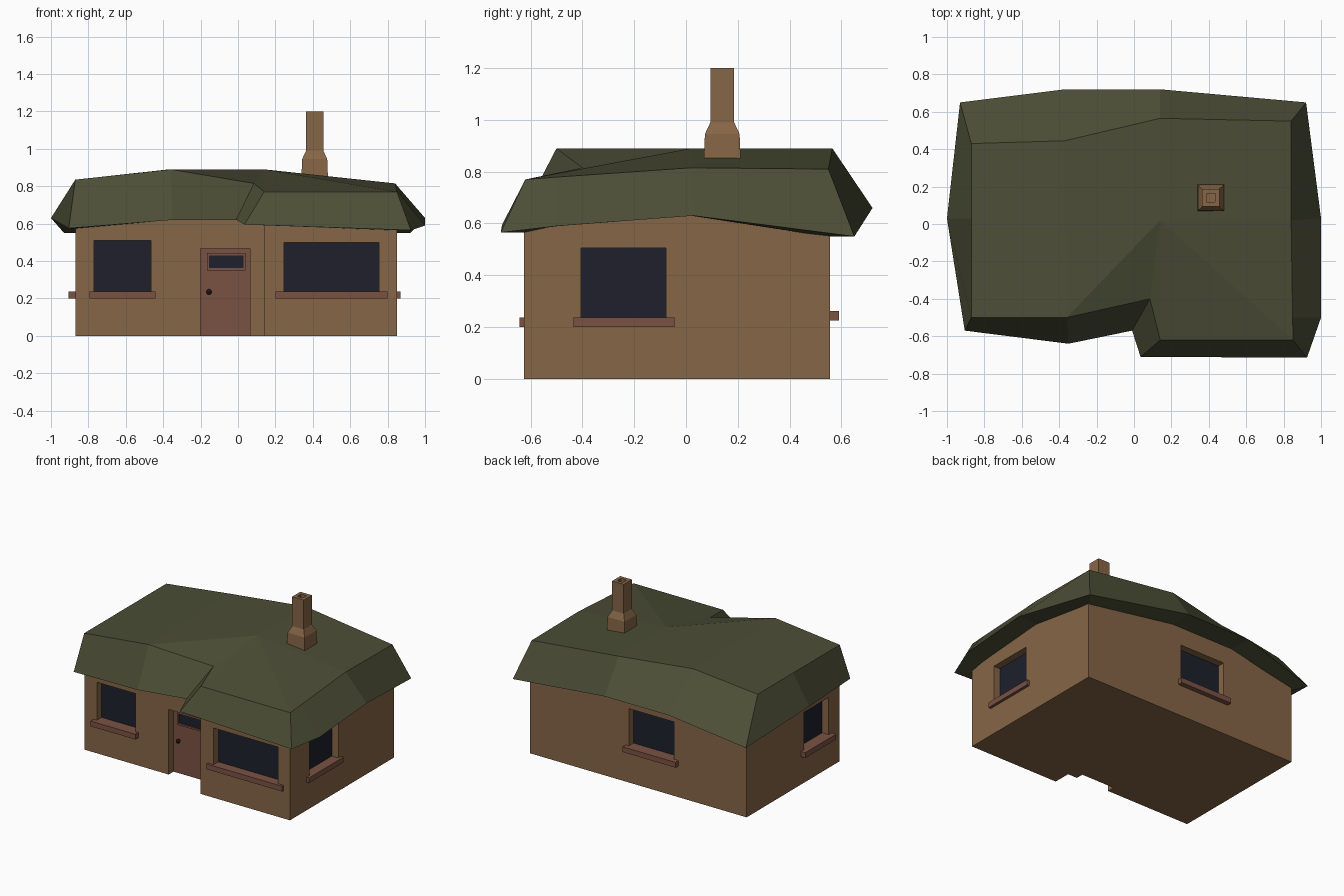
import bpy, bmesh

if "Cube" in bpy.data.objects:
    bpy.data.objects.remove(bpy.data.objects["Cube"])

def material(name, rgb):
    m = bpy.data.materials.new(name)
    m.diffuse_color = (*rgb, 1)
    m.use_nodes = True
    m.node_tree.nodes["Principled BSDF"].inputs["Base Color"].default_value = m.diffuse_color
    return m

WALL = material("plaster", (0.24, 0.133, 0.061))
ROOF = material("thatch", (0.072, 0.076, 0.037))
WOOD = material("red_wood", (0.195, 0.084, 0.055))
GLASS = material("dark_glass", (0.013, 0.0144, 0.025))
BLACK = material("dark_metal", (0.02, 0.012, 0.012))

def mesh_object(name, verts, faces, mat=None):
    bm = bmesh.new()
    vs = [bm.verts.new(v) for v in verts]
    for f in faces:
        bm.faces.new([vs[i] for i in f])
    bmesh.ops.recalc_face_normals(bm, faces=bm.faces)
    me = bpy.data.meshes.new(name)
    bm.to_mesh(me)
    bm.free()
    ob = bpy.data.objects.new(name, me)
    bpy.context.collection.objects.link(ob)
    if mat:
        me.materials.append(mat)
    return ob

def strip(a, b, n):
    """Quads joining ring starting at a to ring starting at b."""
    return [(a + i, a + (i + 1) % n, b + (i + 1) % n, b + i) for i in range(n)]

def box(name, p, q, mat=None):
    (x0, x1), (y0, y1), (z0, z1) = [sorted(c) for c in zip(p, q)]
    ring = [(x0, y0), (x1, y0), (x1, y1), (x0, y1)]
    verts = [(x, y, z) for z in (z0, z1) for x, y in ring]
    return mesh_object(name, verts, [(3, 2, 1, 0), (4, 5, 6, 7)] + strip(0, 4, 4), mat)

def on_wall(side, plane):
    """Maps (along, outward, up) to world space for one wall."""
    return {"front": lambda u, d, z: (u, plane - d, z),
            "back": lambda u, d, z: (u, plane + d, z),
            "right": lambda u, d, z: (plane + d, u, z),
            "left": lambda u, d, z: (plane - d, u, z)}[side]

# walls: extruded floor plan with a stepped front
plan = [(-.87, -.5), (.14, -.5), (.14, -.625), (.85, -.625), (.85, .555), (-.87, .555)]
n = len(plan)
walls = mesh_object("walls", [(x, y, z) for z in (0, .66) for x, y in plan],
                    [tuple(reversed(range(n))), tuple(range(n, 2 * n))] + strip(0, n, n), WALL)

# windows: recess, pane and sill
DEPTH = 0.055
cutters = []

def window(name, side, plane, u0, u1, z0, z1, out, s0, s1):
    at = on_wall(side, plane)
    cutters.append(box(name + "_cutter", at(u0, -DEPTH, z0), at(u1, .05, z1)))
    box(name + "_pane", at(u0, -DEPTH - .01, z0), at(u1, -DEPTH + .003, z1), GLASS)
    box(name + "_sill", at(s0, -DEPTH + .002, z0 - .035), at(s1, out, z0 + .003), WOOD)

window("front_left_window", "front", -.5, -.77, -.465, .235, .51, .035, -.795, -.44)
window("front_right_window", "front", -.625, .245, .755, .235, .50, .018, .2, .8)
window("right_window", "right", .85, -.405, -.077, .235, .505, .02, -.435, -.045)
window("left_window", "left", -.87, -.375, -.095, .235, .505, .035, -.41, -.06)
window("back_window", "back", .555, -.295, .065, .26, .53, .035, -.33, .09)

# door: recess, leaf, head bar, framed light, knob
cutters.append(box("door_cutter", (-.2, -.6, -.1), (.065, -.44, .467)))
box("door", (-.2, -.43, 0), (.065, -.445, .467), WOOD)
box("door_head", (-.2, -.44, .447), (.065, -.452, .467), WOOD)
box("door_pane", (-.155, -.44, .36), (.03, -.447, .432), GLASS)
for i, (x0, x1, z0, z1) in enumerate([(-.167, .04, .35, .362), (-.167, .04, .43, .442),
                                      (-.167, -.155, .35, .442), (.03, .04, .35, .442)]):
    box(f"door_light_frame_{i}", (x0, -.44, z0), (x1, -.455, z1), WOOD)
bpy.ops.mesh.primitive_uv_sphere_add(segments=8, ring_count=6, radius=.015, location=(-.155, -.457, .235))
knob = bpy.context.object
knob.name = "door_knob"
knob.data.materials.append(BLACK)

# cut the recesses
for c in cutters:
    mod = walls.modifiers.new("recess", 'BOOLEAN')
    mod.operation = 'DIFFERENCE'
    mod.solver = 'EXACT'
    mod.object = c
bpy.context.view_layer.objects.active = walls
for mod in list(walls.modifiers):
    bpy.ops.object.modifier_apply(modifier=mod.name)
for c in cutters:
    bpy.data.objects.remove(c)

# roof: eave ring, matching upper ring, one interior ridge point, flat soffit
eave = [(-.905, -.57, .575), (-.35, -.64, .62), (-.01, -.57, .62), (.035, -.71, .595),
        (.925, -.715, .565), (1, -.5, .59), (1, .03, .63), (.92, .65, .55),
        (.14, .72, .66), (-.37, .72, .66), (-.93, .65, .55), (-1, .03, .63)]
top = [(-.87, -.5, .835), (-.36, -.5, .89), (.085, -.4, .815), (.14, -.62, .77),
       (.85, -.62, .77), (.848, -.5, .779), (.84, .02, .815), (.84, .55, .81),
       (.14, .565, .89), (-.37, .445, .89), (-.87, .43, .835), (-.87, .03, .835)]
inner = [(t[0] * .98, t[1] * .98, e[2]) for t, e in zip(top, eave)]
k = len(eave)
T = k
R = 3 * k
caps = [(T, T + 1, T + 9, T + 10, T + 11), (T + 1, R, T + 8, T + 9), (T + 1, T + 2, R),
        (T + 2, T + 3, R), (T + 3, T + 4, R), (T + 4, T + 5, T + 6, R), (R, T + 6, T + 7, T + 8)]
mesh_object("roof", eave + top + inner + [(.14, .02, .89)],
            strip(0, T, k) + strip(0, 2 * k, k) + caps, ROOF)

# chimney: square profile with a sunken flue
profile = [(.072, .82), (.067, .945), (.046, .99), (.046, 1.2), (.022, 1.2), (.022, 1.14)]
verts = [(.41 + sx * h, .14 + sy * h, z) for h, z in profile
         for sx, sy in ((-1, -1), (1, -1), (1, 1), (-1, 1))]
faces = [(3, 2, 1, 0), (20, 21, 22, 23)]
for i in range(len(profile) - 1):
    faces += strip(4 * i, 4 * i + 4, 4)
mesh_object("chimney", verts, faces, WALL)
